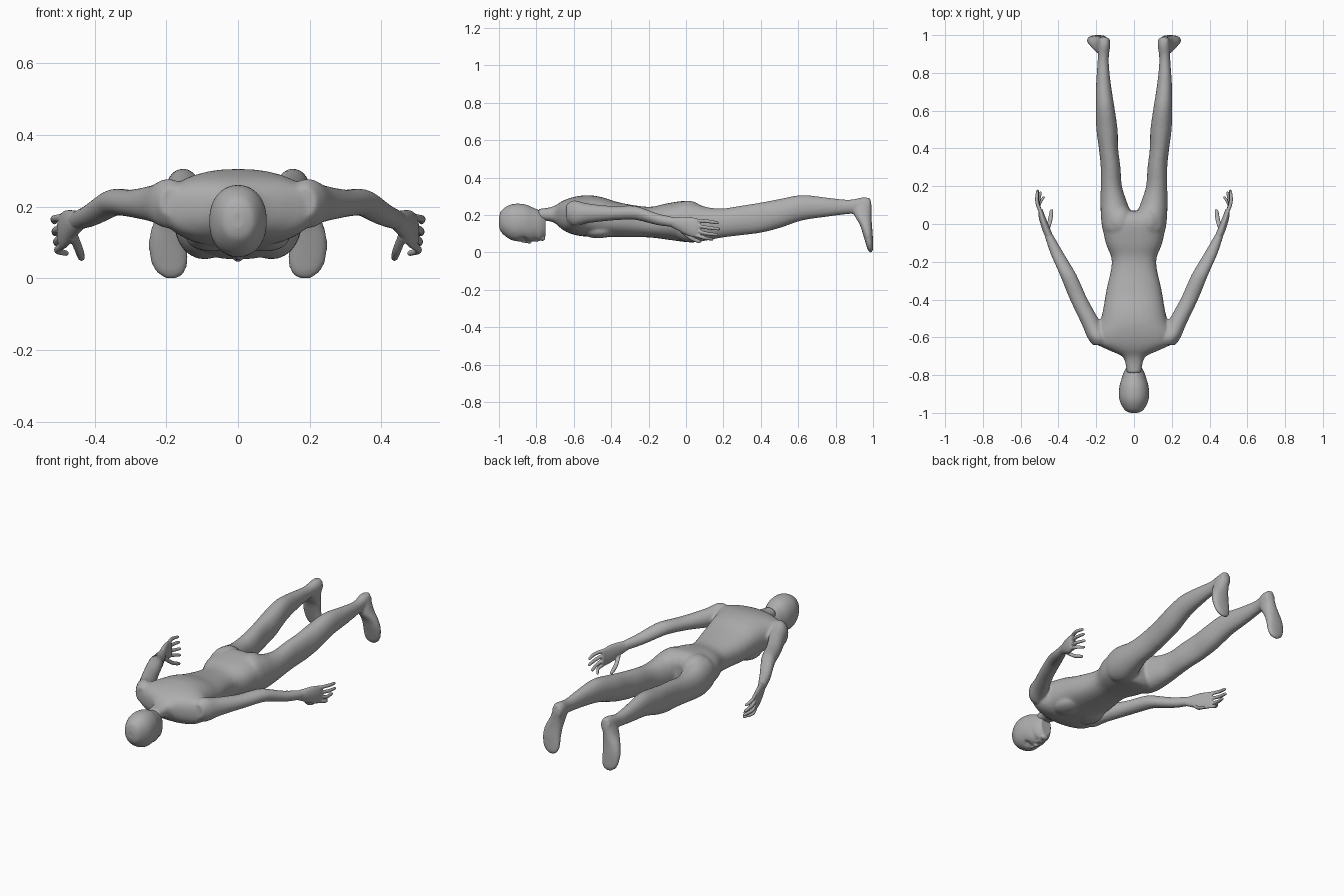
import bpy, bmesh, math
from mathutils import Vector, Matrix

cube = bpy.data.objects.get("Cube")
if cube:
    bpy.data.objects.remove(cube)

skin = bpy.data.materials.new("skin_grey")
skin.use_nodes = True
GREY = (.42, .42, .42, 1)
skin.diffuse_color = GREY
skin.node_tree.nodes["Principled BSDF"].inputs["Base Color"].default_value = GREY


def smooth_rows(rows, steps=4):
    """Resample a list of rows with a Catmull-Rom spline."""
    rows = [Vector(row) for row in rows]
    padded = [rows[0]] + rows + [rows[-1]]
    result = []
    for a, b, c, d in zip(padded, padded[1:], padded[2:], padded[3:]):
        for step in range(steps):
            t = step / steps
            result.append(b + (c - a) * (t / 2)
                          + (a * 2 - b * 5 + c * 4 - d) * (t * t / 2)
                          + (b * 3 - a - c * 3 + d) * (t ** 3 / 2))
    return result + [rows[-1]]


def loft(bm, rows, side=1, upright=False, square=2.0, segments=32):
    """Skin rings. Row: (position along axis, x centre, low, high, half width)."""
    rings = []
    for along, centre, low, high, half in smooth_rows(rows):
        ring = []
        for i in range(segments):
            angle = math.tau * i / segments
            c, s = math.cos(angle), math.sin(angle)
            x = centre + half * math.copysign(abs(c) ** (2 / square), c)
            v = (low + high) / 2 + (high - low) / 2 * math.copysign(abs(s) ** (2 / square), s)
            place = (x * side, v, along) if upright else (x * side, along, v)
            ring.append(bm.verts.new(place))
        rings.append(ring)
    for lower, upper in zip(rings, rings[1:]):
        for i in range(segments):
            j = (i + 1) % segments
            bm.faces.new((lower[i], lower[j], upper[j], upper[i]))
    bm.faces.new(rings[0])
    bm.faces.new(rings[-1])


def ball(bm, centre, radii):
    matrix = Matrix.Translation(centre) @ Matrix.Diagonal((*radii, 1))
    bmesh.ops.create_uvsphere(bm, u_segments=20, v_segments=12, radius=1, matrix=matrix)


def finger(bm, side, points, radius):
    """A tapered digit through three points (x, y, z)."""
    (x, y, z), middle, (tx, ty, tz) = points
    rows = []
    for (px, py, pz), scale in zip(points, (1, .95, .75)):
        r = radius * scale
        rows.append((py, px, pz - r, pz + r, r))
    rows.append((ty + radius * .6, tx, tz - radius * .3, tz + radius * .3, radius * .3))
    loft(bm, rows, side, segments=12)


def finish(name, bm, voxel, relax):
    """Fuse the overlapping volumes into one smooth skin."""
    bmesh.ops.recalc_face_normals(bm, faces=bm.faces)
    mesh = bpy.data.meshes.new(name)
    bm.to_mesh(mesh)
    bm.free()
    mesh.materials.append(skin)
    mesh.shade_smooth()
    obj = bpy.data.objects.new(name, mesh)
    bpy.context.collection.objects.link(obj)
    fuse = obj.modifiers.new("fuse", 'REMESH')
    fuse.mode = 'VOXEL'
    fuse.voxel_size = voxel
    fuse.use_smooth_shade = True
    soften = obj.modifiers.new("soften", 'SMOOTH')
    soften.factor = .5
    soften.iterations = relax
    return obj


# Body: neck, torso, limbs and feet in one skin
body = bmesh.new()
torso = [(-.79, .17, .232, .038), (-.74, .168, .238, .045), (-.70, .155, .25, .064),
         (-.665, .125, .272, .14), (-.63, .105, .287, .205), (-.58, .09, .3, .21),
         (-.52, .083, .305, .18), (-.45, .08, .295, .163), (-.35, .082, .265, .146),
         (-.2, .08, .243, .117), (-.1, .068, .262, .15), (0, .055, .275, .165),
         (.05, .055, .255, .13), (.07, .08, .22, .08)]
loft(body, [(y, 0, low, high, half) for y, low, high, half in torso], square=2.4)

arm = [(-.64, .185, .17, .255, .035), (-.6, .192, .14, .278, .055),
       (-.53, .225, .155, .262, .052), (-.4, .292, .17, .248, .047),
       (-.3, .335, .175, .25, .045), (-.25, .358, .17, .243, .043),
       (-.15, .41, .145, .207, .035), (-.05, .455, .132, .186, .022)]
leg = [(-.08, .09, .1, .22, .055), (-.03, .09, .065, .262, .076),
       (.04, .093, .053, .262, .082), (.12, .108, .065, .24, .069),
       (.2, .12, .08, .235, .056), (.3, .124, .092, .25, .052),
       (.4, .135, .105, .266, .051), (.5, .143, .13, .285, .056),
       (.62, .153, .17, .306, .049), (.75, .162, .19, .293, .038),
       (.87, .163, .205, .281, .029), (.95, .158, .21, .295, .033),
       (.985, .158, .22, .285, .028)]
foot = [(.29, .16, .95, .985, .02), (.25, .16, .9, .992, .034),
        (.2, .173, .9, .992, .04), (.15, .188, .928, .994, .05),
        (.1, .195, .945, .998, .054), (.05, .192, .96, 1, .052),
        (.018, .188, .97, 1, .04), (0, .186, .98, .996, .018)]
for side in (1, -1):
    loft(body, arm, side)
    loft(body, leg, side, square=2.1)
    loft(body, foot, side, upright=True, square=2.3)
    ball(body, (side * .075, -.47, .115), (.07, .09, .04))    # chest
    ball(body, (side * .075, .01, .2), (.075, .09, .076))     # buttock
finish("body", body, .008, 4)

# Head: skull and jaw with sunken eyes, nose, lips and chin
head = bmesh.new()
skull = [(-1, .14, .185, .016), (-.988, .108, .222, .046), (-.95, .075, .25, .07),
         (-.91, .06, .26, .08), (-.86, .058, .256, .077), (-.82, .058, .24, .066),
         (-.78, .062, .222, .052), (-.752, .085, .2, .034)]
loft(head, [(y, 0, low, high, half) for y, low, high, half in skull], square=2.15, segments=48)
for vert in head.verts:
    if vert.co.z < .13:
        for side in (1, -1):
            gap = (vert.co.xy - Vector((side * .032, -.872))).length
            vert.co.z += .016 * math.exp(-(gap / .017) ** 2)
        crease = (vert.co.y + .803) / .012
        vert.co.z += .006 * math.exp(-crease ** 2)
ball(head, (0, -.858, .062), (.009, .03, .012))
ball(head, (0, -.838, .058), (.015, .012, .012))
for y in (-.81, -.796):
    ball(head, (0, y, .063), (.022, .006, .007))
ball(head, (0, -.768, .075), (.025, .016, .014))
finish("head", head, .004, 2)

# Hands: palm, four fingers and a thumb
palm = [(-.085, .44, .138, .186, .022), (-.04, .46, .115, .19, .022),
        (.01, .478, .09, .19, .02), (.05, .49, .08, .183, .016),
        (.08, .494, .085, .175, .009)]
tips = [(.512, .168, .158), (.51, .175, .125), (.496, .165, .094), (.48, .14, .07)]
for name, side in (("left_hand", 1), ("right_hand", -1)):
    hand = bmesh.new()
    loft(hand, palm, side)
    for i, (x, y, z) in enumerate(tips):
        root = (.49, .05, .17 - .026 * i)
        knuckle = (.513 - .003 * i, .115 - .006 * i, z + .008)
        finger(hand, side, (root, knuckle, (x, y, z)), .0105)
    finger(hand, side, ((.46, -.03, .12), (.444, .02, .08), (.437, .07, .058)), .013)
    finish(name, hand, .0035, 2)
